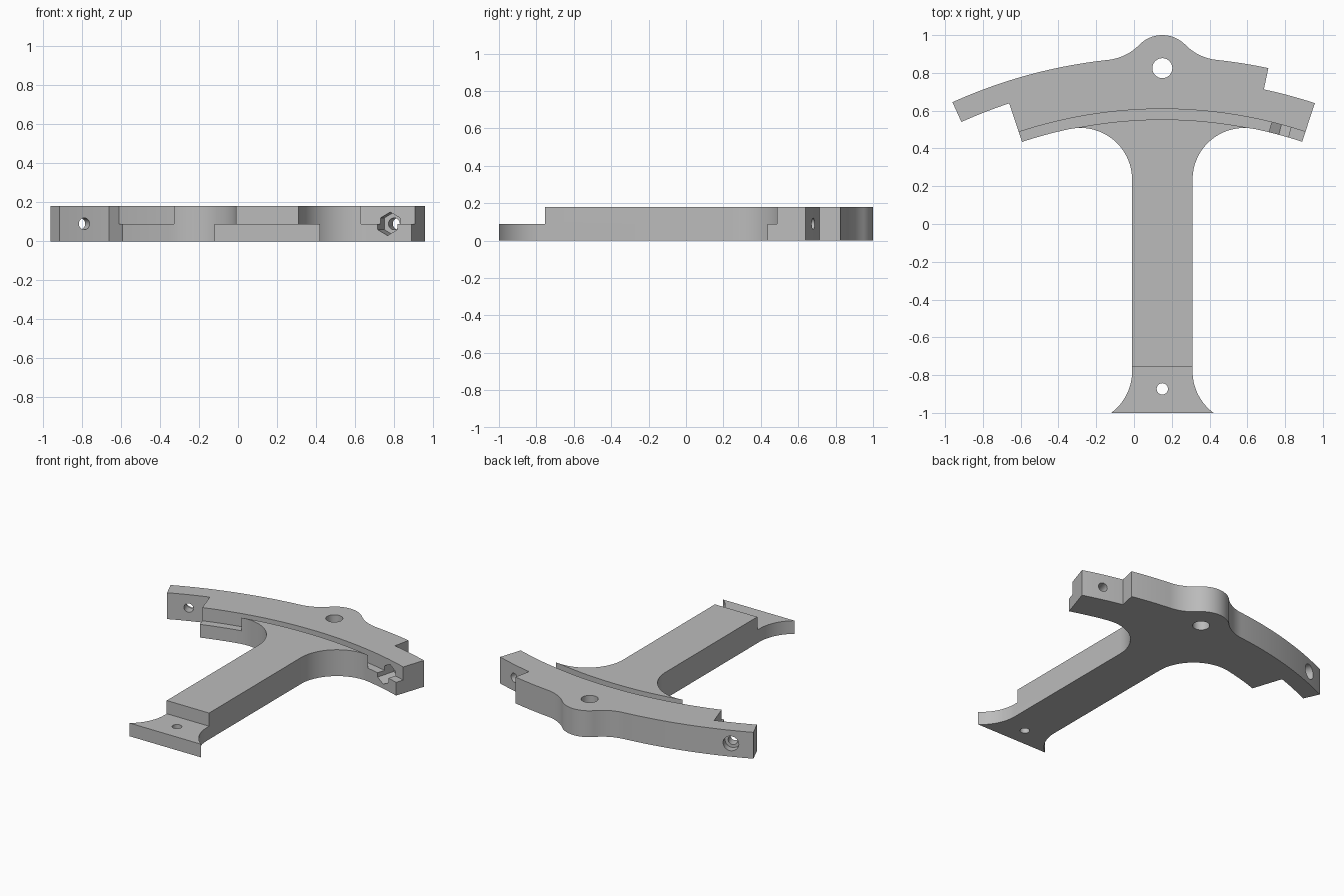
import bpy
import bmesh
from math import sin, cos, radians
from mathutils import Matrix

if "Cube" in bpy.data.objects:
    bpy.data.objects.remove(bpy.data.objects["Cube"], do_unlink=True)

CX = 0.15                                     # symmetry line of the stem
RING_Y = -1.816                               # centre of the curved arm
R_IN, R_LEDGE, R_TAB, R_OUT = 2.37, 2.425, 2.585, 2.70
HEIGHT, HALF = 0.18, 0.09
FILLET = 0.2735

grey = bpy.data.materials.new("plain_grey")
grey.use_nodes = True
colour = (0.5, 0.5, 0.5, 1)
grey.diffuse_color = colour
grey.node_tree.nodes["Principled BSDF"].inputs["Base Color"].default_value = colour


def arc(x, y, r, a0, a1, n=16):
    """Arc points, angles in degrees anticlockwise from +x."""
    angles = [radians(a0 + (a1 - a0) * i / n) for i in range(n + 1)]
    return [(x + r * cos(a), y + r * sin(a)) for a in angles]


def ring(r, t0, t1, n=16):
    """Arc about the arm centre, angles in degrees clockwise from +y."""
    return arc(0, RING_Y, r, 90 - t0, 90 - t1, n)


def mirrored(points):
    return [(-x, y) for x, y in reversed(points)]


def prism(name, points, z0, z1, matrix=Matrix.Translation((CX, 0, 0))):
    """Extrude an anticlockwise outline from z0 to z1."""
    clean = []
    for p in points:
        if not clean or abs(p[0] - clean[-1][0]) + abs(p[1] - clean[-1][1]) > 0.002:
            clean.append(p)
    bm = bmesh.new()
    base = bm.faces.new([bm.verts.new((x, y, z0)) for x, y in clean])
    top = bmesh.ops.extrude_face_region(bm, geom=[base])["geom"]
    verts = [v for v in top if isinstance(v, bmesh.types.BMVert)]
    bmesh.ops.translate(bm, verts=verts, vec=(0, 0, z1 - z0))
    bmesh.ops.recalc_face_normals(bm, faces=bm.faces)
    bm.transform(matrix)
    mesh = bpy.data.meshes.new(name)
    bm.to_mesh(mesh)
    bm.free()
    mesh.materials.append(grey)
    obj = bpy.data.objects.new(name, mesh)
    bpy.context.collection.objects.link(obj)
    return obj


def disc(r, n=32, y=0, turn=0):
    return arc(0, y, r, turn, turn + 360, n)[:-1]


def radial(t):
    """Frame whose z axis runs outward through the arm at angle t."""
    return (Matrix.Translation((CX, RING_Y, HALF))
            @ Matrix.Rotation(radians(-t), 4, "Z")
            @ Matrix.Rotation(radians(-90), 4, "X"))


# Outline: flared stem, right arm, boss, left arm
stem_x = 0.16 + FILLET
stem = arc(stem_x, -0.78, FILLET, 233.4, 180) + arc(stem_x, 0.235, FILLET, 180, 78.07, 24)
right_arm = (ring(R_IN, 11.93, 18.2) + ring(R_TAB, 18.2, 12)
             + ring(R_OUT, 12, 6.11))
boss_side = arc(0.3166, 1.1406, FILLET, 263.89, 224.45)
boss = boss_side + arc(0, 0.83, 0.17, 44.45, 135.55, 24) + mirrored(boss_side)
left_arm = (ring(R_OUT, -6.11, -24.3, 32) + ring(R_TAB, -24.3, -18.27)
            + ring(R_IN, -18.27, -11.93))
bracket = prism("curved_arm_bracket",
                stem + right_arm + boss + left_arm + mirrored(stem), 0, HEIGHT)

# Cutters: ledge along the arm, lowered foot, bolt holes and nut pocket
ledge = ring(R_IN - 0.0005, 20, -20, 80) + ring(R_LEDGE, -20, 20, 80)
foot = [(-1, -2), (1, -2), (1, -0.755), (-1, -0.755)]
left_hole, right_hole = radial(-21.27), radial(15.07)
cutters = [
    prism("ledge_cutter", ledge, HALF, 0.3),
    prism("foot_cutter", foot, HALF, 0.3),
    prism("boss_hole_cutter", disc(0.053, y=0.825), -0.1, 0.3),
    prism("foot_hole_cutter", disc(0.03, y=-0.873), -0.1, 0.3),
    prism("left_hole_cutter", disc(0.03), 2.5, 2.8, left_hole),
    prism("left_counterbore_cutter", disc(0.05), 2.65, 2.8, left_hole),
    prism("right_hole_cutter", disc(0.03), 2.3, 2.8, right_hole),
    prism("nut_pocket_cutter", disc(0.06, 6, turn=90), 2.3, 2.5, right_hole),
]

bpy.ops.object.select_all(action="DESELECT")
bpy.context.view_layer.objects.active = bracket
bracket.select_set(True)
for cutter in cutters:
    cutter.hide_render = True
    mod = bracket.modifiers.new(cutter.name, "BOOLEAN")
    mod.operation = "DIFFERENCE"
    mod.solver = "EXACT"
    mod.object = cutter
    bpy.ops.object.modifier_apply(modifier=mod.name)
    bpy.data.objects.remove(cutter, do_unlink=True)

bpy.ops.object.shade_smooth_by_angle(angle=radians(30))
